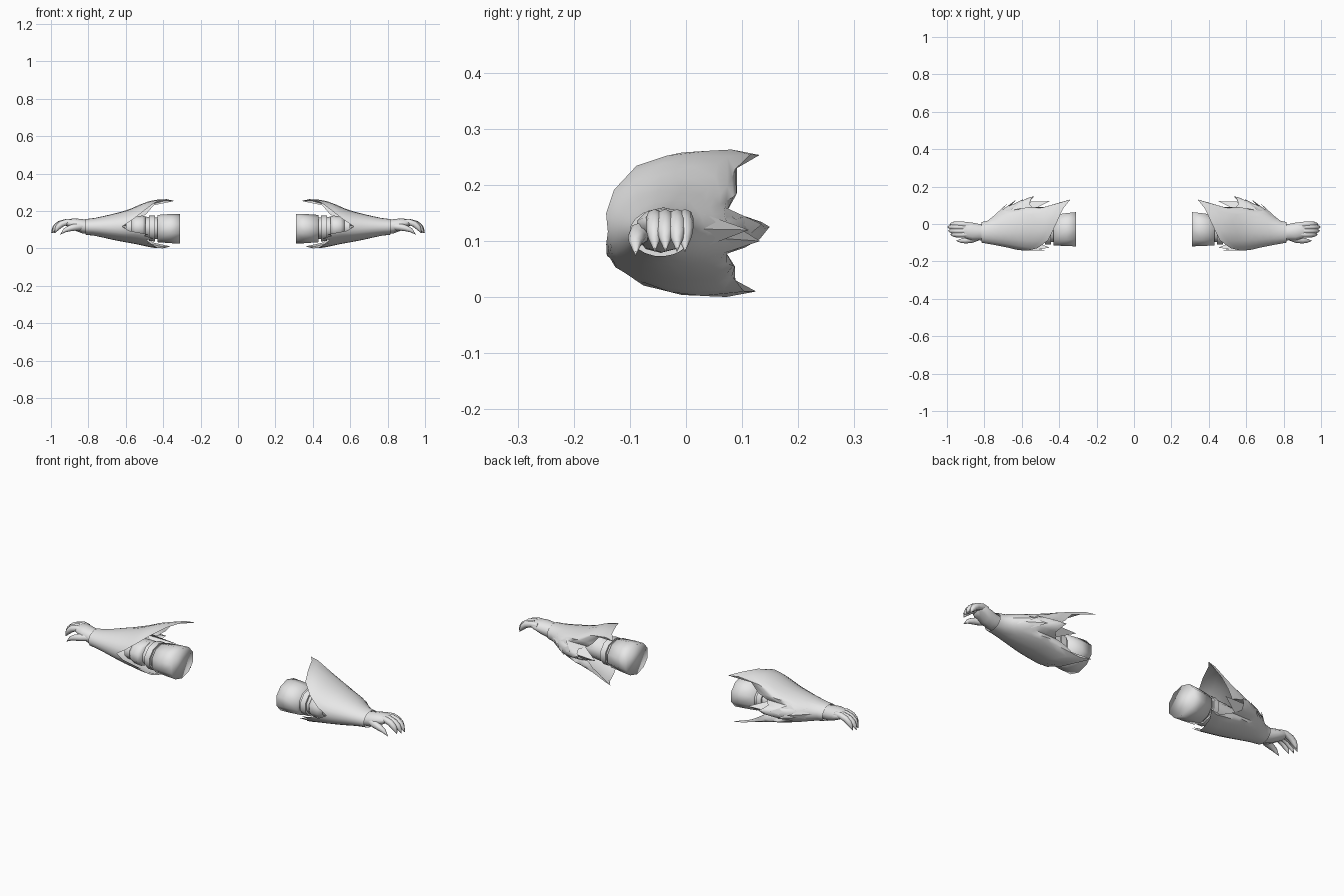
import bpy, bmesh, math
from mathutils import Vector

if "Cube" in bpy.data.objects:
    bpy.data.objects.remove(bpy.data.objects["Cube"])

grey = bpy.data.materials.new("light grey")
grey.diffuse_color = (0.8, 0.8, 0.8, 1)
grey.use_nodes = True
grey.node_tree.nodes["Principled BSDF"].inputs["Base Color"].default_value = grey.diffuse_color


def make(name, verts, faces, angle=40):
    """Mesh object for the +x side, mirrored to the other side."""
    me = bpy.data.meshes.new(name)
    me.from_pydata(verts, [], faces)
    bm = bmesh.new()
    bm.from_mesh(me)
    bmesh.ops.recalc_face_normals(bm, faces=bm.faces)
    bm.to_mesh(me)
    bm.free()
    ob = bpy.data.objects.new(name, me)
    bpy.context.collection.objects.link(ob)
    me.materials.append(grey)
    bpy.ops.object.select_all(action='DESELECT')
    ob.select_set(True)
    bpy.context.view_layer.objects.active = ob
    bpy.ops.object.shade_smooth_by_angle(angle=math.radians(angle))
    ob.modifiers.new("Mirror", 'MIRROR')
    return ob


def loft(name, rings, caps=(True, True), angle=40):
    n = len(rings[0])
    verts = [v for r in rings for v in r]
    faces = [(i * n + j, i * n + (j + 1) % n, (i + 1) * n + (j + 1) % n, (i + 1) * n + j)
             for i in range(len(rings) - 1) for j in range(n)]
    if caps[0]:
        faces.append(tuple(range(n)))
    if caps[1]:
        faces.append(tuple(range(len(verts) - n, len(verts))))
    return make(name, verts, faces, angle)


def oval(x, y, z, ry, rz, n=10):
    return [(x, y + ry * math.cos(2 * math.pi * (k + .5) / n),
             z + rz * math.sin(2 * math.pi * (k + .5) / n)) for k in range(n)]


def digit(name, path, radii, flat=1.0, n=8):
    """Tapered finger along a path in x-z, ending in a claw point."""
    pts = [Vector(p) for p in path]
    rings = []
    for i, p in enumerate(pts):
        t = (pts[min(i + 1, len(pts) - 1)] - pts[max(i - 1, 0)]).normalized()
        side = Vector((0, 1, 0))
        side = (side - t * side.dot(t)).normalized()
        up = t.cross(side)
        rings.append([p + side * radii[i] * math.cos(a) + up * radii[i] * flat * math.sin(a)
                      for a in (2 * math.pi * k / n for k in range(n))])
    return loft(name, rings, angle=55)


# Upper arm, elbow and forearm
loft("upper_arm", [oval(*r) for r in (
    (.31, -.028, .105, .096, .08), (.36, -.03, .106, .093, .078),
    (.43, -.033, .106, .085, .073))], angle=100)
loft("forearm", [oval(*r) for r in (
    (.42, -.03, .107, .068, .058), (.50, -.03, .11, .072, .06),
    (.60, -.035, .113, .068, .052))], angle=60)
loft("elbow_band", [oval(*r) for r in (
    (.445, -.032, .107, .07, .06), (.445, -.032, .107, .082, .069),
    (.475, -.032, .108, .082, .069), (.475, -.032, .108, .07, .06))], (False, False), 60)
loft("elbow_pad", [oval(*r) for r in (
    (.495, -.04, .112, .07, .058), (.51, -.042, .112, .081, .063),
    (.55, -.042, .113, .08, .06), (.57, -.04, .113, .065, .05))], angle=60)

# Flared sleeve: sections are x, centre y, front radius, back radius, centre z, height radius
SECTIONS = [(.34, .09, .19, .11, .132, .131), (.40, .06, .19, .14, .132, .132),
            (.45, .01, .17, .16, .131, .129), (.50, 0, .158, .152, .129, .117),
            (.55, -.005, .148, .152, .123, .099), (.60, -.01, .134, .135, .117, .085),
            (.68, -.025, .100, .118, .115, .067), (.74, -.035, .078, .085, .115, .053),
            (.78, -.042, .064, .06, .115, .045), (.815, -.045, .055, .055, .115, .042)]
# Torn edge: angle around the arm (0 = back, 90 = top), x where the cloth stops flaring,
# and x where it ends; cloth that runs on without flaring makes the folds at the back
EDGE = [(0, .53, .53), (9, .575, .55), (20, .625, .56), (34, .68, .53), (46, .58, .49),
        (56, .48, .45), (68, .34, .34), (85, .38, .38), (105, .42, .42), (125, .46, .46),
        (145, .515, .515), (162, .57, .57), (180, .62, .62), (196, .58, .58),
        (207, .475, .475), (211, .505, .505), (217, .45, .45), (225, .49, .49),
        (240, .46, .46), (258, .43, .43), (275, .40, .40), (292, .36, .36),
        (304, .49, .45), (314, .59, .49), (326, .68, .53), (339, .63, .56), (350, .58, .55)]


def sleeve_point(x, deg):
    x = max(SECTIONS[0][0], min(SECTIONS[-1][0], x))
    for a, b in zip(SECTIONS, SECTIONS[1:]):
        if x <= b[0]:
            t = (x - a[0]) / (b[0] - a[0])
            _, yc, rf, rb, zc, rz = [p + (q - p) * t for p, q in zip(a, b)]
            break
    c, s = math.cos(math.radians(deg)), math.sin(math.radians(deg))
    return (x, yc + c * (rb if c > 0 else rf), zc + s * rz)


def cloth(deg, stop, end, t):
    x = .815 + (end - .815) * t
    return (x,) + sleeve_point(max(x, stop), deg)[1:]


ROWS = 9
loft("sleeve", [[cloth(*e, i / ROWS) for e in EDGE] for i in range(ROWS + 1)],
     (False, False), 50)

# Layered torn points down the back of the sleeve
for k, (base, deg, tip) in enumerate([(.77, 8, (.675, .112, .12)), (.73, -10, (.628, .132, .10)),
                                      (.70, 12, (.59, .135, .13)), (.62, 2, (.45, .122, .115))]):
    a, b = sleeve_point(base - .03, deg + 32), sleeve_point(base - .03, deg - 32)
    if k == 3:
        a, b = cloth(34, .68, .55, 1), cloth(326, .68, .55, 1)
    make("back_tatter_%d" % (k + 1), [a, sleeve_point(base, deg), b, tip],
         [(0, 1, 3), (1, 2, 3)])

# Palm
loft("palm", [oval(*r) for r in (
    (.80, -.045, .115, .045, .036), (.83, -.043, .118, .046, .038),
    (.865, -.04, .126, .05, .034), (.90, -.033, .134, .046, .024),
    (.92, -.03, .137, .038, .015))], angle=60)

# Four clawed fingers curling down
for k, (y, reach) in enumerate([(-.056, .98), (-.037, .993), (-.016, .998), (-.002, .985)]):
    s = (reach - .88) / .12
    x = lambda d: .88 + d * s
    y0 = -.035 + (y + .035) * .85
    digit("finger_%d" % (k + 1),
          [(.88, y0, .139), (x(.04), y, .141), (x(.075), y, .131),
           (x(.096), y, .116), (x(.107), y, .103), (x(.12), y, .082)],
          [.0145, .0155, .0155, .0145, .0105, .0008], 1.05)

# Thumb with claw
digit("thumb", [(.835, -.068, .118), (.87, -.083, .114), (.90, -.088, .107),
                (.925, -.09, .097), (.95, -.09, .075)],
      [.02, .019, .016, .0115, .0008])
